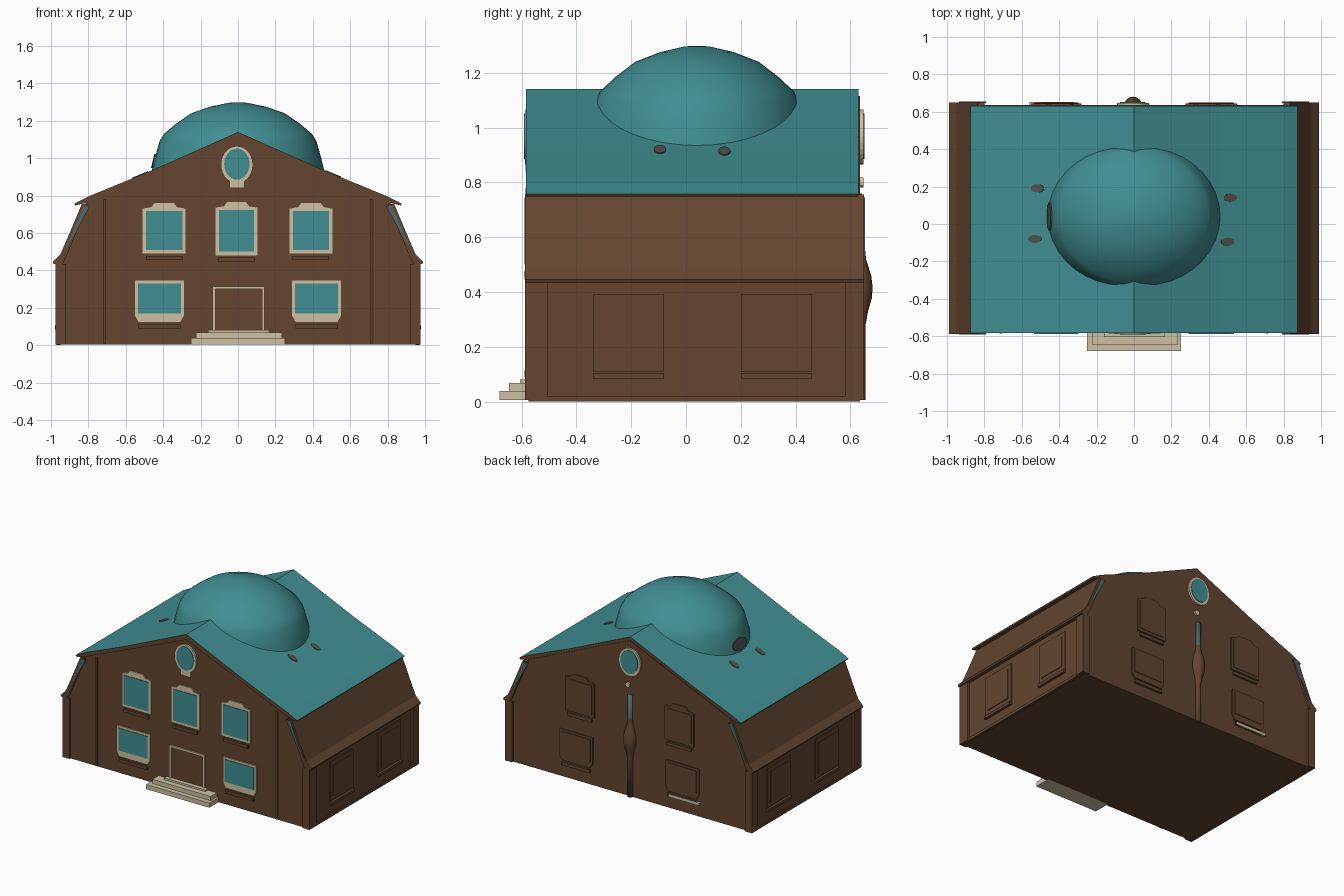
import bpy, bmesh, math
from mathutils import Vector

if "Cube" in bpy.data.objects:
    bpy.data.objects.remove(bpy.data.objects["Cube"])


def material(name, rgb):
    m = bpy.data.materials.new(name)
    m.diffuse_color = (*rgb, 1)
    m.use_nodes = True
    m.node_tree.nodes["Principled BSDF"].inputs["Base Color"].default_value = m.diffuse_color
    return m


BROWN = material("brown_wall", (0.125, 0.060, 0.030))
TEAL = material("teal_roof", (0.052, 0.270, 0.290))
CREAM = material("cream_trim", (0.62, 0.53, 0.36))
GREY = material("slate_edge", (0.085, 0.135, 0.140))
SPOT = material("grey_spot", (0.080, 0.085, 0.080))

FRONT, BACK = -0.575, 0.635
YC = (FRONT + BACK) / 2


def finish(name, bm, *mats):
    bmesh.ops.recalc_face_normals(bm, faces=bm.faces)
    me = bpy.data.meshes.new(name)
    bm.to_mesh(me)
    bm.free()
    for m in mats:
        me.materials.append(m)
    ob = bpy.data.objects.new(name, me)
    bpy.context.collection.objects.link(ob)
    return ob


def prism(name, pts, y0, y1, *mats, rule=None):
    """Extrude an x-z outline along y."""
    bm = bmesh.new()
    a = [bm.verts.new((x, y0, z)) for x, z in pts]
    b = [bm.verts.new((x, y1, z)) for x, z in pts]
    bm.faces.new(a)
    bm.faces.new(b[::-1])
    n = len(pts)
    for i in range(n):
        bm.faces.new((a[i], b[i], b[(i + 1) % n], a[(i + 1) % n]))
    if rule:
        bmesh.ops.recalc_face_normals(bm, faces=bm.faces)
        bm.normal_update()
        for f in bm.faces:
            f.material_index = rule(f)
    return finish(name, bm, *mats)


def box(name, x0, x1, y0, y1, z0, z1, mat):
    return prism(name, [(x0, z0), (x1, z0), (x1, z1), (x0, z1)], y0, y1, mat)


def lathe(name, profile, centre, segs, sy, *mats, rule=None):
    """Revolve (radius, z) points around a vertical axis."""
    bm = bmesh.new()
    rings = []
    for r, z in profile:
        rings.append([bm.verts.new((centre[0] + r * math.cos(t), centre[1] + sy * r * math.sin(t), z))
                      for t in [2 * math.pi * i / segs for i in range(segs)]])
    for lo, hi in zip(rings, rings[1:]):
        for i in range(segs):
            j = (i + 1) % segs
            bm.faces.new((lo[i], lo[j], hi[j], hi[i]))
    bm.faces.new(rings[0][::-1])
    bm.faces.new(rings[-1])
    for f in bm.faces:
        f.smooth = True
        if rule:
            f.material_index = rule(f)
    return finish(name, bm, *mats)


def mirrored(half):
    return half + [(-x, z) for x, z in reversed(half) if abs(x) > 1e-6]


def ellipse(cx, cz, rx, rz, n=28):
    return [(cx + rx * math.cos(2 * math.pi * i / n), cz + rz * math.sin(2 * math.pi * i / n))
            for i in range(n)]


# main body with gambrel outline
prism("house_body", mirrored([(0.96, 0.005), (0.96, 0.44), (0.935, 0.49), (0.885, 0.60),
                              (0.815, 0.76), (0, 1.115)]), FRONT, BACK, BROWN)

# upper roof: teal on top, brown edges
prism("upper_roof", mirrored([(0.80, 0.765), (0.87, 0.747), (0.875, 0.757), (0.80, 0.795),
                              (0.46, 0.935), (0, 1.14)]) + [(0, 1.10)],
      FRONT - 0.008, BACK - 0.005, BROWN, TEAL, rule=lambda f: int(f.normal.z > 0.3))

# dome
lathe("dome", [(0.47, 0.86), (0.462, 0.93), (0.445, 1.0), (0.42, 1.09), (0.395, 1.13), (0.33, 1.185),
               (0.25, 1.24), (0.15, 1.275), (0.05, 1.296), (0.004, 1.298)],
      (0, 0.04), 40, 0.9, TEAL)

# lower slopes, eaves, corner posts and side panels on both sides
for s, side in ((1, "right"), (-1, "left")):
    def bx(name, xa, xb, y0, y1, z0, z1, mat=BROWN):
        return box(side + "_" + name, s * xa, s * xb, y0, y1, z0, z1, mat)

    slope = [(0.985, 0.433), (0.99, 0.445), (0.95, 0.485), (0.90, 0.60), (0.835, 0.755),
             (0.80, 0.755), (0.92, 0.47), (0.94, 0.433)]
    prism(side + "_lower_roof", [(s * x, z) for x, z in slope], FRONT - 0.012, 0.65, BROWN)
    edge = [(0.935, 0.50), (0.885, 0.60), (0.825, 0.745), (0.79, 0.745), (0.87, 0.60)]
    for y, e in ((FRONT - 0.015, "front"), (0.648, "back")):
        prism(side + "_roof_edge_" + e, [(s * x, z) for x, z in edge], y, y + 0.006, GREY)
    bx("front_corner_post", 0.92, 0.975, FRONT - 0.012, -0.505, 0.005, 0.435)
    bx("back_corner_post", 0.92, 0.975, 0.58, 0.65, 0.005, 0.435)
    bx("base_band", 0.95, 0.97, FRONT, BACK, 0.0, 0.02)
    bx("front_rib", 0.705, 0.72, FRONT - 0.01, FRONT + 0.01, 0.01, 0.78)
    for yc, e in ((-0.21, "front"), (0.33, "back")):
        bx(e + "_side_panel", 0.95, 0.967, yc - 0.13, yc + 0.13, 0.11, 0.39)
        bx(e + "_side_pane", 0.95, 0.972, yc - 0.10, yc + 0.10, 0.14, 0.36)
        bx(e + "_side_sill", 0.95, 0.978, yc - 0.13, yc + 0.13, 0.085, 0.105)


# windows: capped frame plus pane; the back ones are plain brown relief
def window(name, cx, z0, z1, hw, cap, front=True):
    def ys(d):
        return (FRONT - d, FRONT + 0.01) if front else (BACK - 0.01, BACK + d)
    if cap:
        outline = [(hw, z0), (hw, z1 - 0.03), (hw * 0.6, z1 - 0.022), (hw * 0.45, z1), ]
    else:
        outline = [(hw - 0.02, z0), (hw, z0 + 0.035), (hw, z1)]
    pts = [(cx + x, z) for x, z in mirrored(outline)]
    prism(name + "_frame", pts, *ys(0.008), CREAM if front else BROWN)
    top, bot = (z1 - 0.042, z0 + 0.02) if cap else (z1 - 0.015, z0 + 0.045)
    w = hw - 0.018
    box(name + "_pane", cx - w, cx + w, *ys(0.012), bot, top, TEAL if front else BROWN)
    box(name + "_sill", cx - hw * 0.85, cx + hw * 0.85, *ys(0.014), z0 - 0.035, z0 - 0.012, BROWN)


for face in (True, False):
    tag = "front" if face else "back"
    for cx in (-0.395, 0.39):
        window(tag + "_upper_window", cx, 0.49, 0.76, 0.115, True, face)
    for cx in (-0.42, 0.42):
        window(tag + "_lower_window", cx, 0.125, 0.345, 0.132, False, face)
    # round gable window
    y0, y1 = (FRONT - 0.012, FRONT + 0.01) if face else (BACK - 0.01, BACK + 0.012)
    d = -0.004 if face else 0.004
    prism(tag + "_round_frame", ellipse(-0.006, 0.965, 0.086, 0.1), y0, y1, CREAM)
    prism(tag + "_round_pane", ellipse(-0.006, 0.968, 0.068, 0.083), y0 + d, y1 + d, TEAL)
window("front_middle_window", -0.008, 0.48, 0.765, 0.112, True)
box("round_window_foot", -0.045, 0.035, FRONT - 0.01, FRONT + 0.01, 0.84, 0.885, CREAM)

# door frame and steps
box("door_left_jamb", -0.135, -0.12, FRONT - 0.01, FRONT + 0.01, 0.06, 0.315, CREAM)
box("door_right_jamb", 0.128, 0.143, FRONT - 0.01, FRONT + 0.01, 0.06, 0.315, CREAM)
box("door_lintel", -0.135, 0.143, FRONT - 0.01, FRONT + 0.01, 0.3, 0.315, CREAM)
box("lower_step", -0.25, 0.25, -0.68, -0.56, 0.005, 0.038, CREAM)
box("upper_step", -0.225, 0.235, -0.645, -0.56, 0.038, 0.068, CREAM)
box("door_sill", -0.16, 0.165, -0.605, -0.56, 0.068, 0.08, CREAM)

# back pipe with bulb, and small back details
lathe("back_pipe", [(0.02, 0.005), (0.02, 0.28), (0.03, 0.33), (0.045, 0.38), (0.047, 0.42), (0.042, 0.46),
                    (0.022, 0.52), (0.018, 0.56), (0.018, 0.73)], (-0.005, 0.636), 16, 0.95, BROWN, GREY,
      rule=lambda f: int(f.calc_center_median().z > 0.55))
prism("back_dot", ellipse(0.01, 0.80, 0.018, 0.018, 12), BACK - 0.01, BACK + 0.012, CREAM)
box("back_sill_stripe", -0.56, -0.32, BACK - 0.01, BACK + 0.016, 0.09, 0.11, CREAM)


# grey spots lying on the roof and on the dome foot
def spot(name, pos, normal, rx, ry):
    bm = bmesh.new()
    bmesh.ops.create_cone(bm, cap_ends=True, segments=14, radius1=1, radius2=1, depth=0.008)
    n = Vector(normal).normalized()
    v = Vector((0, 1, 0))
    u = v.cross(n).normalized()
    v = n.cross(u)
    for p in bm.verts:
        p.co = Vector(pos) + u * p.co.x * rx + v * p.co.y * ry + n * p.co.z
    finish(name, bm, SPOT)


for x, y in ((-0.515, 0.19), (-0.53, -0.08), (0.515, 0.14), (0.50, -0.095)):
    z = 0.935 - (abs(x) - 0.46) * 0.412
    spot("roof_spot", (x, y, z), (math.copysign(0.38, x), 0, 0.92), 0.038, 0.022)
spot("dome_spot", (-0.452, 0.04, 0.985), (-0.97, 0, 0.24), 0.04, 0.075)
